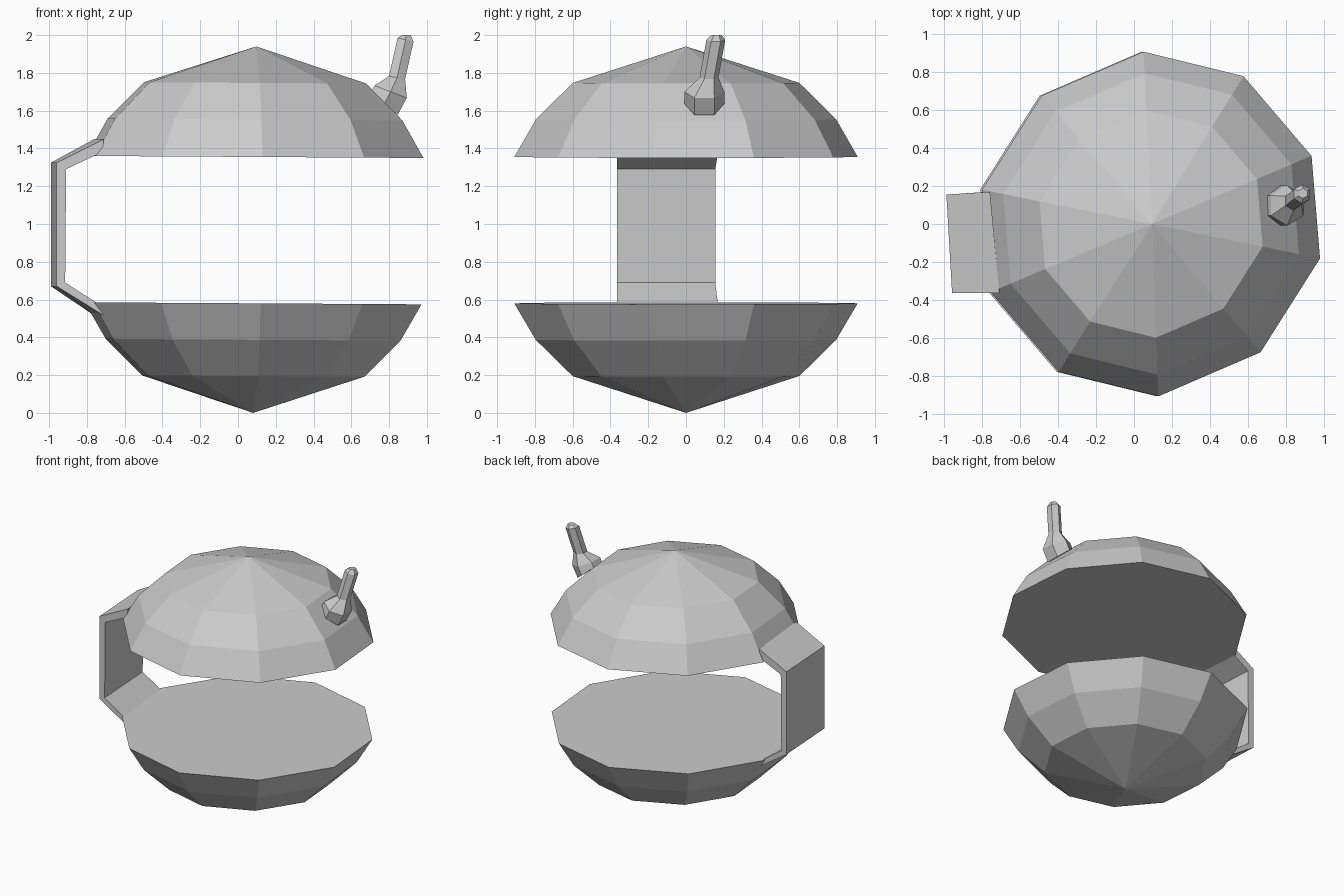
import bpy, bmesh, math
from mathutils import Vector

if "Cube" in bpy.data.objects:
    bpy.data.objects.remove(bpy.data.objects["Cube"])


def make_object(name, bm):
    bmesh.ops.recalc_face_normals(bm, faces=bm.faces)
    mesh = bpy.data.meshes.new(name)
    bm.to_mesh(mesh)
    bm.free()
    obj = bpy.data.objects.new(name, mesh)
    bpy.context.collection.objects.link(obj)
    return obj


def loft(name, rings, apex=None):
    """Skin a list of point rings; close with a flat cap or an apex."""
    bm = bmesh.new()
    loops = [[bm.verts.new(p) for p in ring] for ring in rings]
    n = len(loops[0])
    for a, b in zip(loops, loops[1:]):
        for i in range(n):
            j = (i + 1) % n
            bm.faces.new((a[i], a[j], b[j], b[i]))
    bm.faces.new(loops[0])
    if apex is None:
        bm.faces.new(loops[-1])
    else:
        tip = bm.verts.new(apex)
        for i in range(n):
            bm.faces.new((loops[-1][i], loops[-1][(i + 1) % n], tip))
    return make_object(name, bm)


# Ten-sided shells, slightly uneven and tilted
HALF = [(-11.5, .91), (23, .92), (58, .92), (92.5, .91), (130.5, .89)]
CORNERS = [(math.radians(a + t), r) for t in (0, 180) for a, r in HALF]


def shell(name, cx, profile, apex):
    rings = []
    for scale, z in profile:
        rings.append([(cx + r * scale * math.cos(a), r * scale * math.sin(a),
                       z - .006 * r * scale * math.cos(a)) for a, r in CORNERS])
    return loft(name, rings, apex)


shell("upper_shell", .09, [(1, 1.355), (.875, 1.553), (.66, 1.747)], (.097, 0, 1.94))
shell("lower_shell", .08, [(1, .58), (.875, .387), (.66, .195)], (.08, 0, 0))

# Bent strap joining the shells on the left
near = [(-.71, 1.45), (-.96, 1.325), (-.96, .67), (-.71, .515),
        (-.72, .565), (-.915, .69), (-.91, 1.29), (-.72, 1.38)]
front = [(x, -.365, z) for x, z in near]
back = [(x - (.05 if x > -.8 else .03), .17 if x > -.8 else .155, z) for x, z in near]
loft("side_strap", [front, back])

# Six-sided lever: wide base, thin leaning rod, bevelled tip
SECTIONS = [((.775, .097, 1.637), .106, -40), ((.808, .097, 1.70), .106, -21),
            ((.842, .122, 1.775), .05, -10), ((.887, .158, 1.975), .05, -13),
            ((.891, .162, 2.0), .027, 0)]
rings = []
for centre, r, tilt in SECTIONS:
    t = math.radians(tilt)
    across = Vector((math.cos(t), 0, math.sin(t)))
    rings.append([Vector(centre) + Vector((0, r * math.cos(k * math.pi / 3), 0))
                  + across * r * math.sin(k * math.pi / 3) for k in range(6)])
loft("lever", rings)
